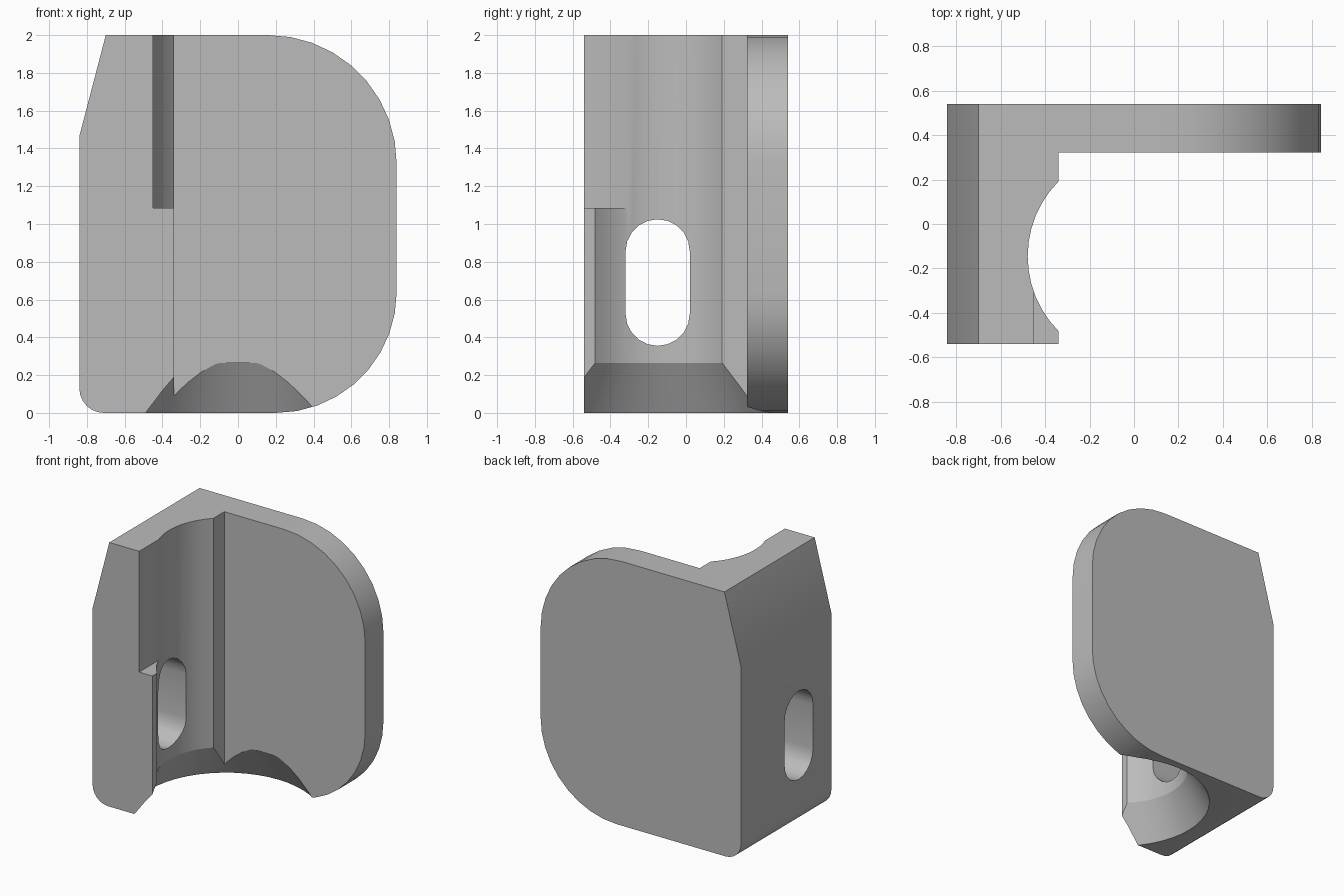
import bpy
import bmesh
from math import sin, cos, pi, radians
from mathutils import Vector

old = bpy.data.objects.get("Cube")
if old:
    bpy.data.objects.remove(old, do_unlink=True)

grey = bpy.data.materials.new("plain_grey")
grey.use_nodes = True
grey.diffuse_color = (0.5, 0.5, 0.5, 1)
grey.node_tree.nodes["Principled BSDF"].inputs["Base Color"].default_value = (0.5, 0.5, 0.5, 1)


def arc(cx, cy, r, start, end, steps):
    angles = [radians(start + (end - start) * i / steps) for i in range(steps + 1)]
    return [(cx + r * cos(a), cy + r * sin(a)) for a in angles]


def loft(name, rings):
    """Solid skinned through matching rings of points, capped at both ends."""
    bm = bmesh.new()
    loops = [[bm.verts.new(p) for p in ring] for ring in rings]
    n = len(loops[0])
    for a, b in zip(loops, loops[1:]):
        for i in range(n):
            j = (i + 1) % n
            bm.faces.new((a[i], a[j], b[j], b[i]))
    bm.faces.new(loops[0])
    bm.faces.new(loops[-1])
    bmesh.ops.recalc_face_normals(bm, faces=bm.faces)
    mesh = bpy.data.meshes.new(name)
    bm.to_mesh(mesh)
    bm.free()
    mesh.materials.append(grey)
    obj = bpy.data.objects.new(name, mesh)
    bpy.context.collection.objects.link(obj)
    return obj


def box(name, lo, hi):
    corners = [(lo[0], lo[1]), (hi[0], lo[1]), (hi[0], hi[1]), (lo[0], hi[1])]
    return loft(name, [[(x, y, z) for x, y in corners] for z in (lo[2], hi[2])])


def cut(target, cutter):
    """Subtract the cutter, apply the result and remove the cutter."""
    cutter.hide_render = True
    mod = target.modifiers.new("cut", "BOOLEAN")
    mod.operation = "DIFFERENCE"
    mod.solver = "EXACT"
    mod.object = cutter
    bpy.context.view_layer.objects.active = target
    bpy.ops.object.modifier_apply(modifier=mod.name)
    bpy.data.objects.remove(cutter, do_unlink=True)


FRONT, PLATE, BACK = -0.54, 0.322, 0.54
WALL = -0.34
BORE_Y, BORE_R = -0.145, 0.478

# Bracket body: rounded outline with one sloped corner
outline = ([(-0.70, 2.0), (-0.84, 1.465)]
           + arc(-0.71, 0.13, 0.13, 180, 270, 6)
           + arc(0.20, 0.64, 0.64, 270, 360, 9)
           + arc(0.16, 1.32, 0.68, 0, 90, 9))
body = loft("corner_bracket", [[(x, y, z) for x, z in outline] for y in (FRONT, BACK)])

# Open space that leaves the back plate and the side wall
cut(body, box("open_space", (WALL, -1, -1), (2, PLATE, 3)))

# Round channel down the inside of the wall, stopping short of the plate
ring = [(x, min(y, PLATE - 0.02)) for x, y in arc(0, BORE_Y, BORE_R, 0, 352.5, 47)]
cut(body, loft("channel", [[(x, y, z) for x, y in ring] for z in (0.2, 2.5)]))

# Flared countersink at the foot of the channel
flare = [(-0.1, 0.687), (0.265, BORE_R)]
cut(body, loft("countersink", [[(x, y, z) for x, y in arc(0, BORE_Y, r, 0, 352.5, 47)]
                               for z, r in flare]))

# Notch along the upper front edge of the wall
cut(body, box("notch", (-0.45, -1, 1.085), (0, -0.25, 2.5)))

# Upright slot through the wall
slot = arc(-0.15, 0.855, 0.17, 0, 180, 10) + arc(-0.15, 0.525, 0.17, 180, 360, 10)
cut(body, loft("slot", [[(x, y, z) for y, z in slot] for x in (-1.2, 0)]))

# Smooth curved faces, keep hard edges
bpy.ops.object.select_all(action="DESELECT")
body.select_set(True)
bpy.context.view_layer.objects.active = body
bpy.ops.object.shade_smooth_by_angle(angle=radians(25))
